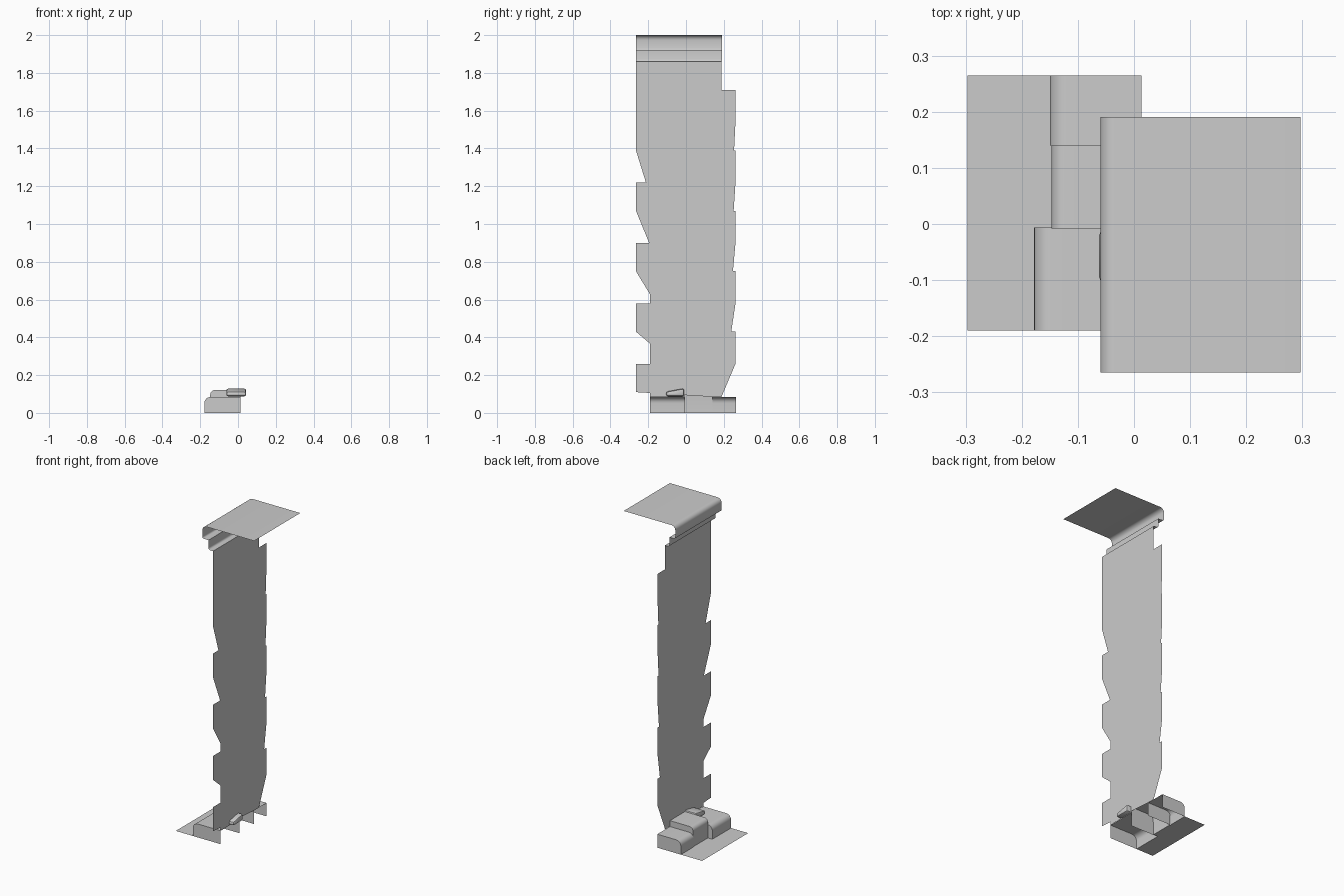
import bpy, bmesh, math
from mathutils import Vector

if "Cube" in bpy.data.objects:
    bpy.data.objects.remove(bpy.data.objects["Cube"])

WALL_X = 0.013
Y0, Y1 = -0.19, 0.188      # narrow wall edges
TAB = 0.265                # tab reach on both sides


def make(name, bm, smooth=True):
    bmesh.ops.remove_doubles(bm, verts=bm.verts, dist=1e-5)
    me = bpy.data.meshes.new(name)
    bm.to_mesh(me)
    bm.free()
    ob = bpy.data.objects.new(name, me)
    bpy.context.collection.objects.link(ob)
    if smooth:
        bpy.ops.object.select_all(action='DESELECT')
        bpy.context.view_layer.objects.active = ob
        ob.select_set(True)
        bpy.ops.object.shade_smooth_by_angle(angle=math.radians(35))
    return ob


def arc(cx, cz, r, a0, a1, n=6):
    return [(cx + r * math.cos(math.radians(a0 + (a1 - a0) * i / n)),
             cz + r * math.sin(math.radians(a0 + (a1 - a0) * i / n)))
            for i in range(n + 1)]


def sheet(name, profile, y0, y1, cap0=False, cap1=False):
    """Extrude an open x-z profile along y, with optional end caps."""
    bm = bmesh.new()
    a = [bm.verts.new((x, y0, z)) for x, z in profile]
    b = [bm.verts.new((x, y1, z)) for x, z in profile]
    for i in range(len(profile) - 1):
        bm.faces.new((a[i], b[i], b[i + 1], a[i + 1]))
    for row, y, on in ((a, y0, cap0), (b, y1, cap1)):
        if on:
            corner = bm.verts.new((WALL_X, y, 0))
            loop = row + [corner]
            bm.faces.new(loop if y == y1 else loop[::-1])
    bmesh.ops.recalc_face_normals(bm, faces=bm.faces)
    if sum(f.normal.z for f in bm.faces) < 0:
        bmesh.ops.reverse_faces(bm, faces=bm.faces)
    return make(name, bm)


# Wall sheet with alternating stone tabs, notched over the middle base stone
left, right = [], []
z = 0.11
left += [(Y0, 0.085), (Y0, z)]
right += [(Y1, 0.085)]
for k in range(6):
    left += [(-TAB, z), (-TAB, z + 0.15)]
    if k < 5:
        left += [(Y0, z + 0.15), (Y0, z + 0.32)]
        right += [(Y1, z + 0.15), (0.262, z + 0.15), (0.262, z + 0.32), (Y1, z + 0.32)]
    z += 0.32
right += [(Y1, 1.86)]
notch = [(0.14, 0.085), (0.14, 0.12), (-0.008, 0.12), (-0.008, 0.085)]
bm = bmesh.new()
bm.faces.new([bm.verts.new((WALL_X, y, zz)) for y, zz in left + right[::-1] + notch])
bmesh.ops.triangulate(bm, faces=bm.faces, ngon_method='EAR_CLIP')
for f in bm.faces:
    f.normal_update()
    if f.normal.x > 0:
        f.normal_flip()
make("wall", bm, smooth=False)

# Stepped cornice running into the flat top
cornice = ([(0.297, 2.0)] + arc(-0.033, 1.973, 0.027, 90, 180)
           + arc(-0.05, 1.93, 0.010, 180, 270, 3)
           + [(-0.019, 1.92)] + arc(-0.007, 1.872, 0.012, 180, 270, 3)
           + [(WALL_X, 1.86)])
sheet("cornice", cornice, -TAB, Y1 + 0.003)


# Rounded base stones, open below and behind
def stone(name, x, top, r, y0, y1, c0, c1):
    prof = [(x, 0)] + arc(x + r, top - r, r, 180, 90) + [(WALL_X, top)]
    sheet(name, prof, y0, y1, c0, c1)


stone("base_stone_front", -0.178, 0.084, 0.032, Y0, -0.006, True, True)
stone("base_stone_middle", -0.147, 0.121, 0.025, -0.008, 0.14, True, True)
stone("base_stone_back", -0.150, 0.084, 0.032, 0.14, TAB, False, True)

# Ground strip in front of the stones
for name, x, y0, y1 in (("ground_front", -0.178, Y0, -0.006),
                        ("ground_middle", -0.147, -0.006, 0.14),
                        ("ground_back", -0.150, 0.14, TAB)):
    sheet(name, [(-0.297, 0), (x, 0)], y0, y1)

# Small loose rock wedged through the wall foot
bm = bmesh.new()
bmesh.ops.create_cube(bm, size=1)
for v in bm.verts:
    sx, sy, sz = (c > 0 for c in v.co)
    v.co = Vector((0.043 if sx else -0.062,
                   -0.010 if sy else -0.105,
                   (0.130 if sy else 0.112) if sz else 0.088))
bmesh.ops.bevel(bm, geom=bm.edges[:], offset=0.01, segments=2, affect='EDGES', profile=0.5)
make("loose_rock", bm)
